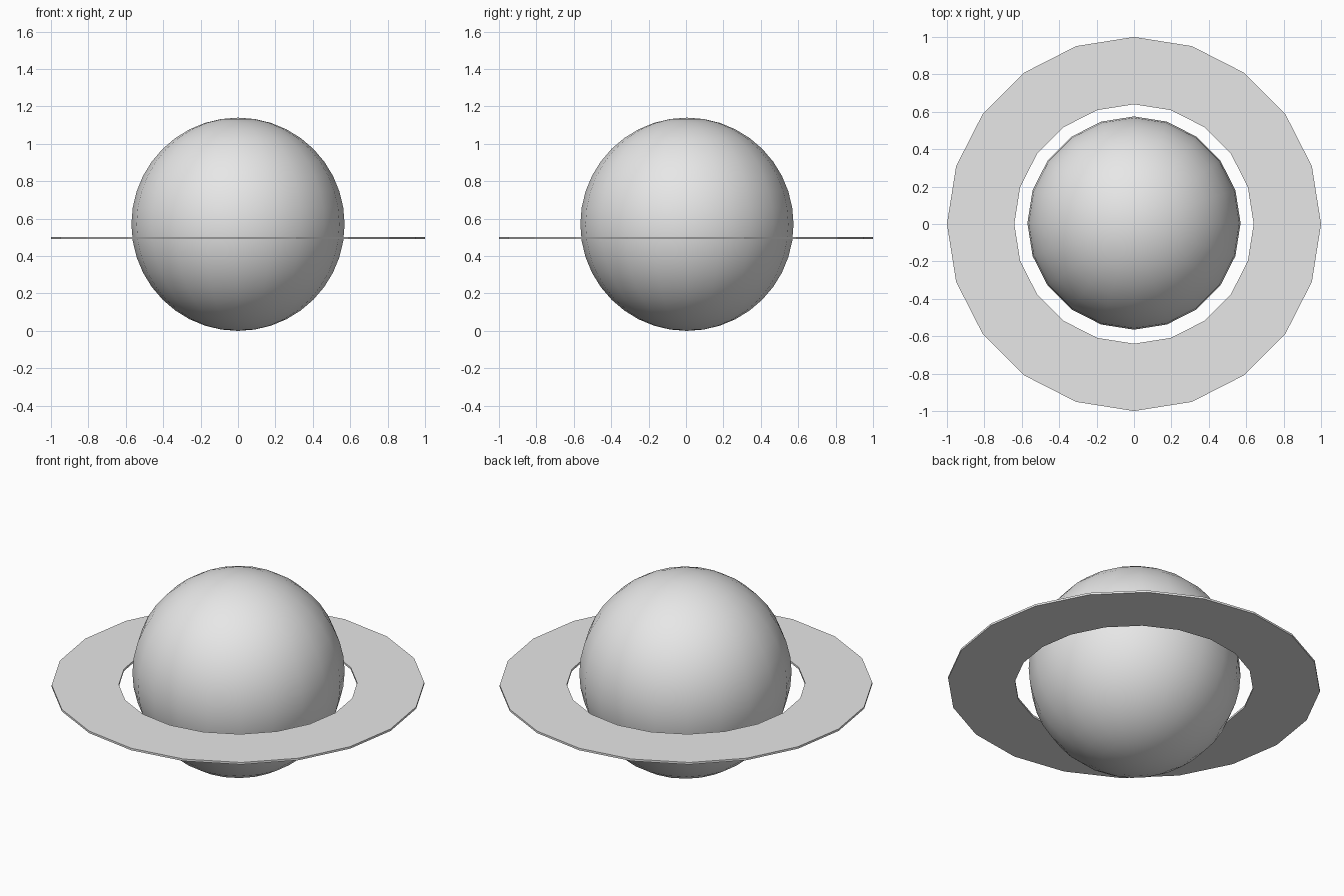
import bpy
import bmesh
from math import cos, sin, tau

SIDES = 20

cube = bpy.data.objects.get("Cube")
if cube:
    bpy.data.objects.remove(cube, do_unlink=True)

# Single plain grey for both parts
GREY = (0.8, 0.8, 0.8, 1)
grey = bpy.data.materials.new("light_grey")
grey.use_nodes = True
grey.diffuse_color = GREY
grey.node_tree.nodes["Principled BSDF"].inputs["Base Color"].default_value = GREY

# Globe: smooth sphere resting on the ground
bpy.ops.mesh.primitive_uv_sphere_add(segments=SIDES, ring_count=SIDES,
                                     radius=0.57, location=(0, 0.005, 0.57))
globe = bpy.context.object
globe.name = "planet_globe"
globe.data.materials.append(grey)
bpy.ops.object.shade_smooth()


def annulus(name, inner, outer, bottom, top):
    """Thin flat-sided ring made by sweeping a rectangular section."""
    bm = bmesh.new()
    section = [(inner, bottom), (outer, bottom), (outer, top), (inner, top)]
    loops = [[bm.verts.new((r * cos(tau * i / SIDES), r * sin(tau * i / SIDES), z))
              for r, z in section] for i in range(SIDES)]
    for i, a in enumerate(loops):
        b = loops[(i + 1) % SIDES]
        for j in range(4):
            k = (j + 1) % 4
            bm.faces.new((a[j], b[j], b[k], a[k]))
    bmesh.ops.recalc_face_normals(bm, faces=bm.faces)
    mesh = bpy.data.meshes.new(name)
    bm.to_mesh(mesh)
    bm.free()
    mesh.materials.append(grey)
    obj = bpy.data.objects.new(name, mesh)
    bpy.context.collection.objects.link(obj)
    return obj


# Flat ring around the globe, just below its middle
annulus("planet_ring", 0.64, 1.0, 0.49, 0.502)
